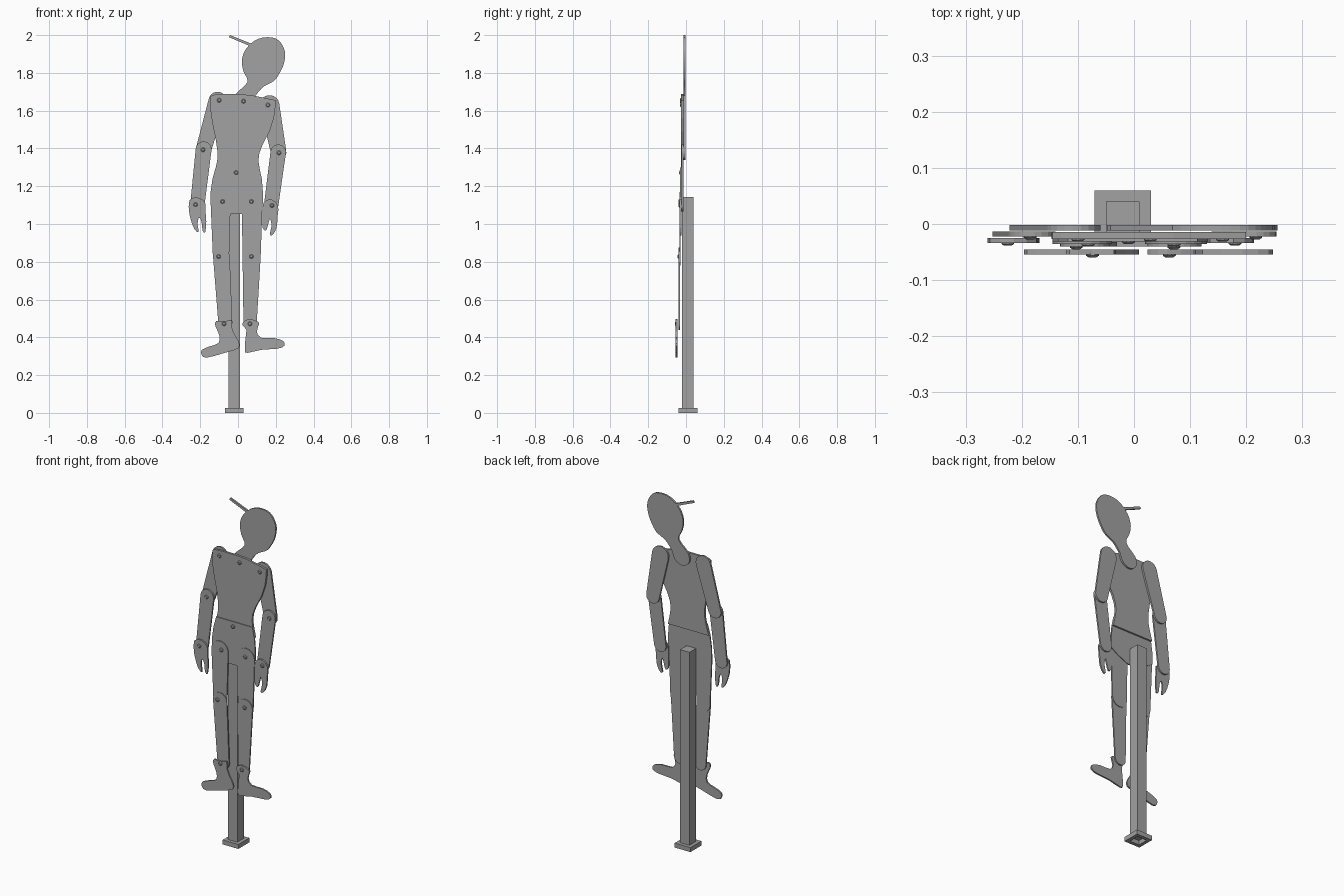
import bpy, bmesh, math
from mathutils import Vector

if "Cube" in bpy.data.objects:
    bpy.data.objects.remove(bpy.data.objects["Cube"])

grey = bpy.data.materials.new("plain_grey")
grey.diffuse_color = (0.36, 0.36, 0.36, 1)
grey.use_nodes = True
grey.node_tree.nodes["Principled BSDF"].inputs["Base Color"].default_value = grey.diffuse_color


def finish(name, bm):
    bmesh.ops.recalc_face_normals(bm, faces=bm.faces)
    me = bpy.data.meshes.new(name)
    bm.to_mesh(me)
    bm.free()
    me.materials.append(grey)
    ob = bpy.data.objects.new(name, me)
    bpy.context.collection.objects.link(ob)
    return ob


def plate(name, pts, layer):
    """Flat sheet cut to an x-z outline, between the back and front y of its layer."""
    back, front = layer
    bm = bmesh.new()
    face = bm.faces.new([bm.verts.new((x, back, z)) for x, z in pts])
    out = bmesh.ops.extrude_face_region(bm, geom=[face])
    moved = [g for g in out["geom"] if isinstance(g, bmesh.types.BMVert)]
    bmesh.ops.translate(bm, verts=moved, vec=(0, front - back, 0))
    return finish(name, bm)


def rounded(pts, n=3):
    """Closed smooth curve through the given outline points."""
    res, count = [], len(pts)
    for i in range(count):
        a, b, c, d = (Vector(pts[(i + k) % count]) for k in (-1, 0, 1, 2))
        for s in range(n):
            t = s / n
            res.append(0.5 * (2 * b + (c - a) * t + (2 * a - 5 * b + 4 * c - d) * t * t
                              + (3 * b - a - 3 * c + d) * t ** 3))
    return res


def limb(name, p0, r0, p1, r1, layer, steps=10):
    """Tapered strip with two round ends."""
    d = math.atan2(p1[1] - p0[1], p1[0] - p0[0])
    pts = []
    for p, r, start in ((p0, r0, d + math.pi / 2), (p1, r1, d - math.pi / 2)):
        for i in range(steps + 1):
            a = start + math.pi * i / steps
            pts.append((p[0] + r * math.cos(a), p[1] + r * math.sin(a)))
    return plate(name, pts, layer)


def rivet(name, x, z, front, sides=10):
    """Small chamfered rivet head on a sheet's front face."""
    bm = bmesh.new()
    rings = [[bm.verts.new((x + r * math.cos(i * math.tau / sides), y,
                            z + r * math.sin(i * math.tau / sides))) for i in range(sides)]
             for r, y in ((.0115, front + .002), (.0115, front - .002), (.007, front - .005))]
    for a, b in zip(rings, rings[1:]):
        for i in range(sides):
            j = (i + 1) % sides
            bm.faces.new((a[i], a[j], b[j], b[i]))
    bm.faces.new(rings[0])
    bm.faces.new(rings[-1])
    finish(name, bm)


def box(name, x0, x1, y0, y1, z0, z1):
    bm = bmesh.new()
    bmesh.ops.create_cube(bm, size=1)
    for v in bm.verts:
        v.co = ((x0 + x1) / 2 + v.co.x * (x1 - x0), (y0 + y1) / 2 + v.co.y * (y1 - y0),
                (z0 + z1) / 2 + v.co.z * (z1 - z0))
    return finish(name, bm)


# sheet layers (back y, front y)
HEAD, TORSO, PELVIS = (-.002, -.012), (-.0145, -.0265), (-.024, -.031)
THIGH, SHIN, FOOT = (-.028, -.0355), (-.032, -.040), (-.0455, -.0545)
FOREARM, HAND = (-.0135, -.0225), (-.025, -.0335)

# head with neck
plate("head", rounded([
    (-.01, 1.69), (.05, 1.751), (.029, 1.809), (.02, 1.862), (.035, 1.915), (.07, 1.957),
    (.11, 1.981), (.156, 1.989), (.204, 1.98), (.235, 1.947), (.25, 1.9), (.24, 1.84),
    (.214, 1.788), (.19, 1.757), (.148, 1.735), (.122, 1.715), (.092, 1.676),
    (.076, 1.634), (.04, 1.61), (.003, 1.615), (-.02, 1.645)]), HEAD)
# thin nose stick
plate("nose", [(-.048, 1.989), (-.042, 2.0), (.085, 1.949), (.08, 1.935)], HEAD)

# torso and pelvis
plate("torso", [
    (-.145, 1.676), (-.13, 1.684), (-.08, 1.687), (.01, 1.687), (.07, 1.682), (.125, 1.671),
    (.2, 1.655), (.197, 1.61), (.19, 1.56), (.167, 1.49), (.13, 1.42), (.113, 1.375),
    (.108, 1.335), (.115, 1.29), (.126, 1.24), (-.135, 1.24), (-.12, 1.29),
    (-.11, 1.335), (-.108, 1.38), (-.118, 1.45), (-.135, 1.53), (-.147, 1.61)], TORSO)
plate("pelvis", [
    (-.118, 1.3), (.113, 1.3), (.126, 1.24), (.131, 1.18), (.132, 1.11), (.085, 1.08),
    (.022, 1.052), (-.035, 1.052), (-.095, 1.08), (-.145, 1.11), (-.145, 1.17),
    (-.135, 1.24)], PELVIS)

# arms
limb("left_upper_arm", (-.108, 1.652), .048, (-.181, 1.4), .041, HEAD)
limb("right_upper_arm", (.167, 1.63), .052, (.215, 1.38), .041, HEAD)
limb("left_forearm", (-.182, 1.395), .042, (-.214, 1.112), .038, FOREARM)
limb("right_forearm", (.213, 1.38), .041, (.176, 1.103), .038, FOREARM)
plate("left_hand", rounded([
    (-.257, 1.125), (-.214, 1.14), (-.174, 1.114), (-.172, 1.066), (-.168, 1.013),
    (-.174, .955), (-.188, .966), (-.193, 1.013), (-.207, 1.034), (-.214, .998),
    (-.208, .956), (-.232, .975), (-.257, 1.05)], 2), HAND)
plate("right_hand", rounded([
    (.135, 1.114), (.177, 1.13), (.212, 1.098), (.21, 1.045), (.204, .98), (.183, .942),
    (.168, .945), (.178, .992), (.169, 1.028), (.158, .992), (.148, .966), (.131, .98),
    (.13, 1.05)], 2), HAND)

# legs
limb("left_thigh", (-.092, 1.115), .053, (-.09, .828), .043, THIGH)
limb("right_thigh", (.075, 1.115), .055, (.072, .828), .048, THIGH)
limb("left_shin", (-.088, .828), .044, (-.067, .475), .037, SHIN)
limb("right_shin", (.072, .828), .048, (.064, .475), .035, SHIN)
plate("left_foot", rounded([
    (-.115, .487), (-.075, .482), (-.036, .493), (-.032, .45), (-.015, .41), (.004, .377),
    (.003, .342), (-.07, .318), (-.167, .292), (-.193, .308), (-.191, .334), (-.15, .352),
    (-.102, .371), (-.1, .414), (-.12, .46)], 2), FOOT)
plate("right_foot", rounded([
    (.03, .483), (.06, .497), (.105, .483), (.11, .467), (.1, .43), (.122, .398),
    (.193, .396), (.24, .38), (.245, .355), (.21, .34), (.124, .334), (.05, .318),
    (.036, .334), (.04, .398), (.044, .44), (.024, .465)], 2), FOOT)

# joint rivets: name, x, z, outermost sheet
for name, x, z, layer in (
        ("left_shoulder", -.1, 1.655, TORSO), ("right_shoulder", .158, 1.63, TORSO),
        ("neck", .029, 1.65, TORSO), ("waist", -.01, 1.272, PELVIS),
        ("left_elbow", -.185, 1.393, FOREARM), ("right_elbow", .217, 1.377, FOREARM),
        ("left_wrist", -.225, 1.103, HAND), ("right_wrist", .18, 1.098, HAND),
        ("left_hip", -.082, 1.119, THIGH), ("right_hip", .071, 1.119, THIGH),
        ("left_knee", -.103, .828, SHIN), ("right_knee", .071, .828, SHIN),
        ("left_ankle", -.074, .472, FOOT), ("right_ankle", .063, .472, FOOT)):
    rivet(name + "_rivet", x, z, layer[1])

# support post on a square collar that is open in the middle
box("post", -.05, .01, -.02, .04, .025, 1.142)
bm = bmesh.new()
rings = [[bm.verts.new((-.02 + sx * h, .01 + sy * h, z))
          for sx, sy in ((-1, -1), (1, -1), (1, 1), (-1, 1))]
         for h, z in ((.05, 0), (.05, .026), (.03, .026), (.03, 0))]
for k in range(4):
    a, b = rings[k], rings[(k + 1) % 4]
    for i in range(4):
        j = (i + 1) % 4
        bm.faces.new((a[i], a[j], b[j], b[i]))
finish("base_collar", bm)
